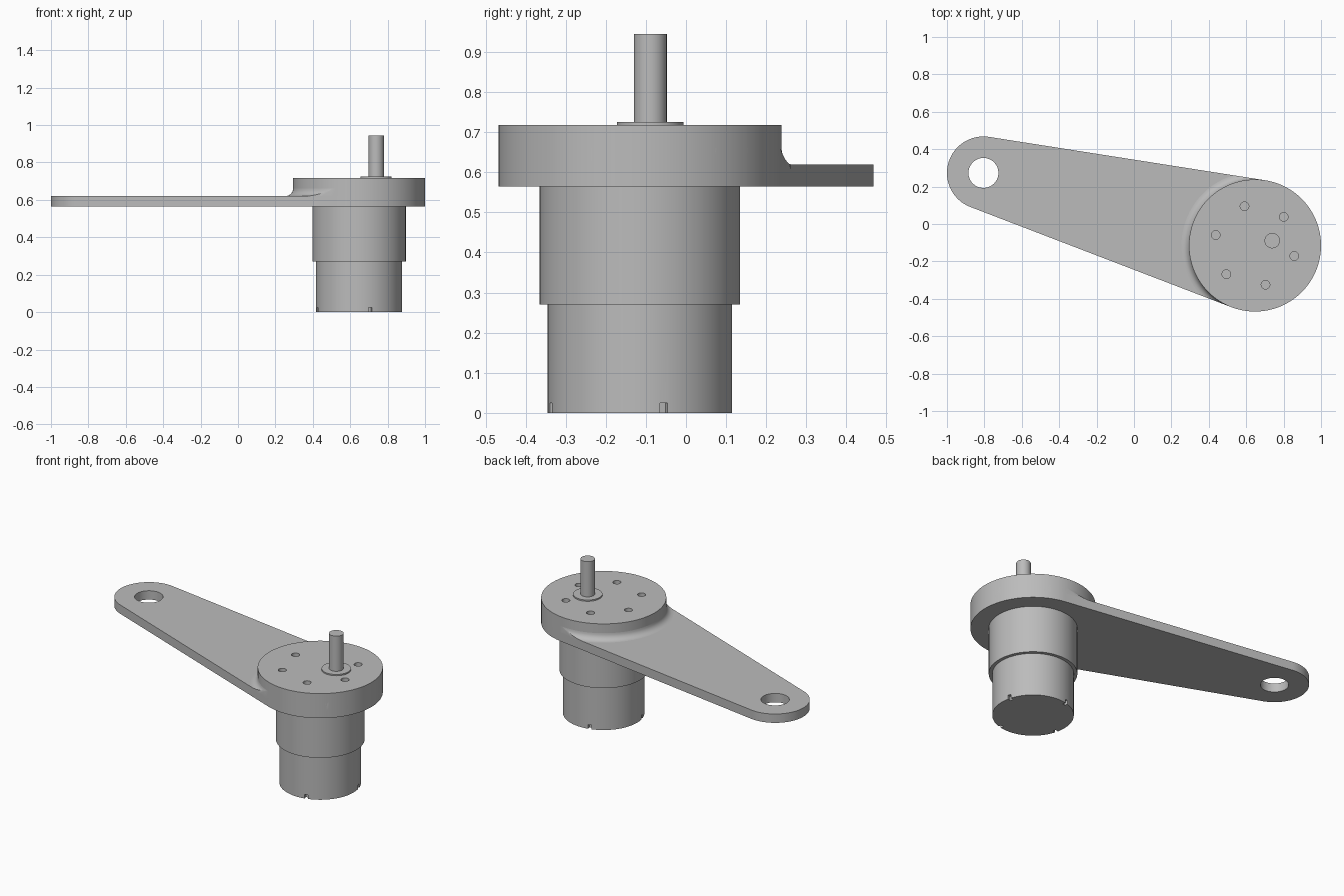
import bpy, bmesh
from math import sin, cos, radians
from mathutils import Vector, Matrix

cube = bpy.data.objects.get("Cube")
if cube:
    bpy.data.objects.remove(cube, do_unlink=True)

HEAD, HEAD_R = Vector((0.647, -0.115)), 0.353
TIP, TIP_R = Vector((-0.805, 0.273)), 0.195
SHAFT = HEAD + Vector((0.092, 0.026))
BASE, ARM_TOP, HEAD_TOP = 0.565, 0.62, 0.718
STEP = 3

metal = bpy.data.materials.new("plain_grey_metal")
metal.use_nodes = True
GREY = (0.5, 0.5, 0.5, 1)
metal.diffuse_color = GREY
metal.node_tree.nodes["Principled BSDF"].inputs["Base Color"].default_value = GREY


def arc(centre, r, start=0, end=360 - STEP):
    return [centre + r * Vector((cos(radians(a)), sin(radians(a))))
            for a in range(start, end + 1, STEP)]


def finish(bm, name):
    bmesh.ops.recalc_face_normals(bm, faces=bm.faces)
    mesh = bpy.data.meshes.new(name)
    bm.to_mesh(mesh)
    bm.free()
    mesh.materials.append(metal)
    obj = bpy.data.objects.new(name, mesh)
    bpy.context.collection.objects.link(obj)
    return obj


def prism(name, outlines, z0, z1):
    """Extrude one or more closed outlines from z0 to z1."""
    bm = bmesh.new()
    for pts in outlines:
        face = bm.faces.new([bm.verts.new((p.x, p.y, z0)) for p in pts])
        top = bmesh.ops.extrude_face_region(bm, geom=[face])["geom"]
        bmesh.ops.translate(bm, vec=(0, 0, z1 - z0),
                            verts=[v for v in top if isinstance(v, bmesh.types.BMVert)])
    return finish(bm, name)


def select(obj):
    bpy.ops.object.select_all(action='DESELECT')
    obj.select_set(True)
    bpy.context.view_layer.objects.active = obj


def boolean(obj, cutter, operation='DIFFERENCE'):
    cutter.hide_render = True
    mod = obj.modifiers.new("cut", 'BOOLEAN')
    mod.operation, mod.solver, mod.object = operation, 'EXACT', cutter
    select(obj)
    bpy.ops.object.modifier_apply(modifier=mod.name)
    bpy.data.objects.remove(cutter, do_unlink=True)


# Tapered arm: tangent outline around the head and the tip, with an eye hole
outline = arc(HEAD, HEAD_R, -111, 81) + arc(TIP, TIP_R, 81, 249)
arm = prism("arm_plate", [outline], BASE, ARM_TOP)
boolean(arm, prism("eye_cutter", [arc(TIP, 0.08)], BASE - 0.1, ARM_TOP + 0.1))

# Round head with six screw holes
head = prism("head_disc", [arc(HEAD, HEAD_R)], ARM_TOP, HEAD_TOP)
holes = [arc(p, 0.023) for p in (
    HEAD + 0.217 * Vector((cos(radians(a)), sin(radians(a)))) for a in range(-15, 345, 60))]
boolean(head, prism("screw_cutter", holes, ARM_TOP - 0.01, HEAD_TOP + 0.1))

# Concave fillet where the arm meets the head, trimmed to the arm outline
F = 0.04
section = [(HEAD_R + F - F * cos(radians(a)), ARM_TOP + F - F * sin(radians(a)))
           for a in range(0, 91, 15)]
section += [(HEAD_R + F, ARM_TOP - 0.01), (HEAD_R - 0.01, ARM_TOP - 0.01),
            (HEAD_R - 0.01, ARM_TOP + F)]
bm = bmesh.new()
rings = [[bm.verts.new((HEAD.x + r * cos(radians(a)), HEAD.y + r * sin(radians(a)), z))
          for r, z in section] for a in range(0, 360, STEP)]
for i, ring in enumerate(rings):
    for j in range(len(section)):
        bm.faces.new((rings[i - 1][j - 1], rings[i - 1][j], ring[j], ring[j - 1]))
fillet = finish(bm, "arm_fillet")
boolean(fillet, prism("fillet_trim", [outline], BASE - 0.1, HEAD_TOP + 0.1), 'INTERSECT')

# Gearbox and motor can, the can notched at the bottom rim
gearbox = prism("gearbox", [arc(HEAD, 0.25)], 0.27, BASE)
motor = prism("motor_can", [arc(HEAD, 0.23)], 0, 0.27)
bm = bmesh.new()
for a in range(15, 375, 90):
    bmesh.ops.create_cube(bm, size=1, matrix=Matrix.Translation((HEAD.x, HEAD.y, 0))
                          @ Matrix.Rotation(radians(a), 4, 'Z')
                          @ Matrix.Translation((0.23, 0, 0))
                          @ Matrix.Diagonal((0.04, 0.02, 0.05, 1)))
boolean(motor, finish(bm, "notch_cutter"))

# Off-centre output shaft and its collar
collar = prism("shaft_collar", [arc(SHAFT, 0.083)], HEAD_TOP, 0.726)
shaft = prism("output_shaft", [arc(SHAFT, 0.041)], 0.726, 0.945)

for obj in (arm, head, fillet, gearbox, motor, collar, shaft):
    select(obj)
    bpy.ops.object.shade_smooth_by_angle(angle=radians(30))
